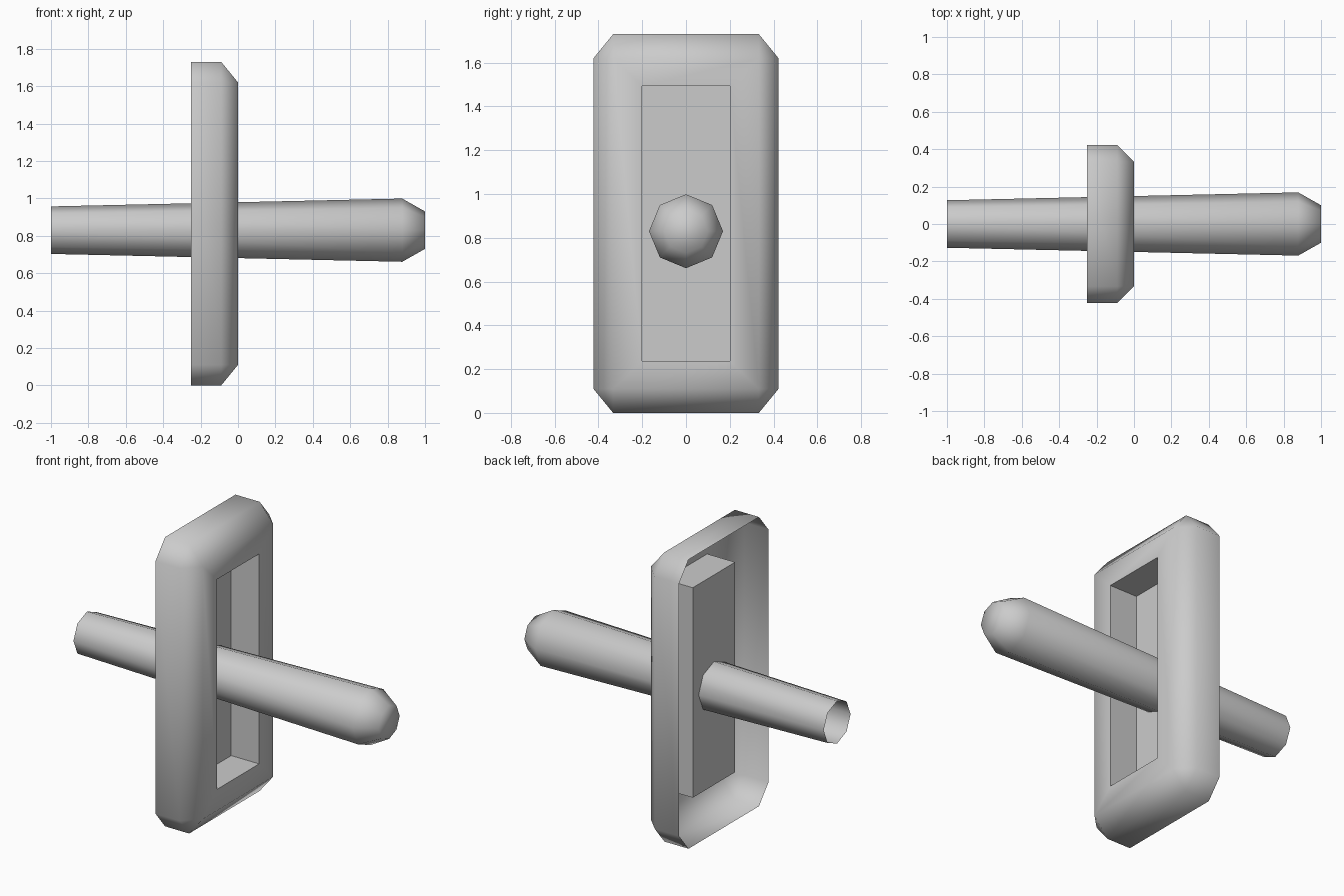
import bpy, bmesh
from math import cos, sin, pi, radians

old = bpy.data.objects.get("Cube")
if old:
    bpy.data.objects.remove(old, do_unlink=True)

grey = bpy.data.materials.new("light_grey")
grey.use_nodes = True
colour = (0.6, 0.6, 0.6, 1)
grey.diffuse_color = colour
grey.node_tree.nodes["Principled BSDF"].inputs["Base Color"].default_value = colour


def loft(name, rings):
    """Skin rings of points from back to front, open at the back, capped at the end."""
    bm = bmesh.new()
    loops = [[bm.verts.new(p) for p in ring] for ring in rings]
    for a, b in zip(loops, loops[1:]):
        n = len(a)
        for i in range(n):
            j = (i + 1) % n
            bm.faces.new((a[i], a[j], b[j], b[i]))
    bm.faces.new(loops[-1])
    bmesh.ops.remove_doubles(bm, verts=bm.verts[:], dist=0.0001)
    mesh = bpy.data.meshes.new(name)
    bm.to_mesh(mesh)
    bm.free()
    mesh.materials.append(grey)
    obj = bpy.data.objects.new(name, mesh)
    bpy.context.collection.objects.link(obj)
    bpy.ops.object.select_all(action='DESELECT')
    obj.select_set(True)
    bpy.context.view_layer.objects.active = obj
    bpy.ops.object.shade_smooth_by_angle(angle=radians(70))
    return obj


def rect_ring(x, half_y, half_z, cut_y=0, cut_z=0):
    """Rectangle with cut corners, centred on the plate."""
    mid = 0.865
    cy, cz = half_y - cut_y, half_z - cut_z
    pts = [(-cy, -half_z), (cy, -half_z), (half_y, -cz), (half_y, cz),
           (cy, half_z), (-cy, half_z), (-half_y, cz), (-half_y, -cz)]
    return [(x, y, mid + z) for y, z in pts]


def octagon(x, r):
    return [(x, r * cos(i * pi / 4), 0.83 + r * sin(i * pi / 4)) for i in range(8)]


# Hollow wall plate: rim, chamfer, front frame and recessed slot
loft("wall_plate", [
    rect_ring(-0.25, 0.423, 0.865, 0.09, 0.11),
    rect_ring(-0.09, 0.423, 0.865, 0.09, 0.11),
    rect_ring(0, 0.333, 0.755),
    rect_ring(0, 0.2, 0.628),
    rect_ring(-0.185, 0.2, 0.628),
])

# Tapered lever through the slot, open at the back
loft("switch_lever", [octagon(-1, 0.127), octagon(0.878, 0.169), octagon(1, 0.1)])
